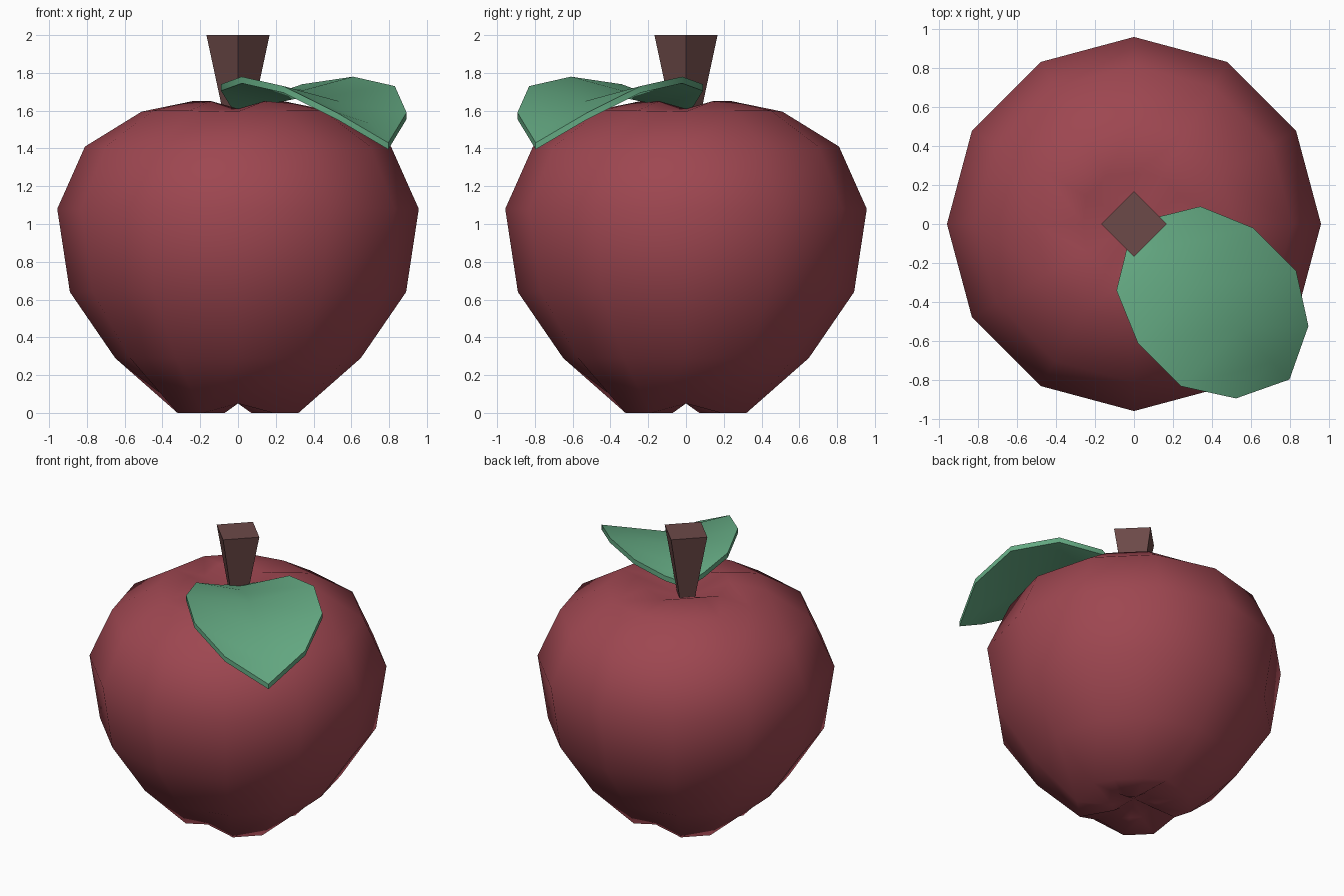
import bpy, bmesh, math
from mathutils import Vector

if "Cube" in bpy.data.objects:
    bpy.data.objects.remove(bpy.data.objects["Cube"])


def material(name, rgb):
    m = bpy.data.materials.new(name)
    m.diffuse_color = (*rgb, 1)
    m.use_nodes = True
    m.node_tree.nodes["Principled BSDF"].inputs["Base Color"].default_value = m.diffuse_color
    return m


def make(name, verts, faces, mat):
    me = bpy.data.meshes.new(name)
    me.from_pydata(verts, [], faces)
    bm = bmesh.new()
    bm.from_mesh(me)
    bmesh.ops.recalc_face_normals(bm, faces=bm.faces)
    bm.to_mesh(me)
    bm.free()
    me.materials.append(mat)
    for p in me.polygons:
        p.use_smooth = True
    ob = bpy.data.objects.new(name, me)
    bpy.context.collection.objects.link(ob)
    return ob


def sharpen(ob, degrees):
    bpy.ops.object.select_all(action='DESELECT')
    ob.select_set(True)
    bpy.context.view_layer.objects.active = ob
    bpy.ops.object.shade_smooth_by_angle(angle=math.radians(degrees))


red = material("apple red", (0.34, 0.062, 0.081))
green = material("leaf green", (0.125, 0.39, 0.22))
brown = material("stem brown", (0.15, 0.067, 0.065))

# Apple body: 12-sided lathe, four shallow lobes at both ends
# each ring: radius and height between axes, radius and height on the axes
rings = [(0.14, 0.0, 0.13, 0.05), (0.37, 0.0, 0.34, 0.05),
         (0.66, 0.29, 0.65, 0.29), (0.89, 0.64, 0.89, 0.64),
         (0.957, 1.08, 0.957, 1.08), (0.81, 1.41, 0.81, 1.41),
         (0.52, 1.60, 0.51, 1.595), (0.28, 1.65, 0.26, 1.61)]
N = 12
verts, faces = [], []
for rd, zd, ra, za in rings:
    for k in range(N):
        r, z = (ra, za) if k % 3 == 0 else (rd, zd)
        a = 2 * math.pi * k / N
        verts.append((r * math.cos(a), r * math.sin(a), z))
for i in range(len(rings) - 1):
    for k in range(N):
        j = (k + 1) % N
        faces.append((i * N + k, i * N + j, (i + 1) * N + j, (i + 1) * N + k))
low, high, last = len(verts), len(verts) + 1, (len(rings) - 1) * N
verts += [(0, 0, 0.06), (0, 0, 1.53)]
for k in range(N):
    j = (k + 1) % N
    faces += [(low, j, k), (high, last + k, last + j)]
make("apple_body", verts, faces, red)

# Stem: four-sided, flaring to the top
sv = [(r * x, r * y, z) for r, z in ((0.06, 1.5), (0.167, 2.0))
      for x, y in ((1, 0), (0, 1), (-1, 0), (0, -1))]
sf = [(k, (k + 1) % 4, 4 + (k + 1) % 4, 4 + k) for k in range(4)]
stem = make("stem", sv, sf + [(3, 2, 1, 0), (4, 5, 6, 7)], brown)
sharpen(stem, 60)

# Leaf: folded along its midrib, pointing to the front right
# rows: distance along midrib, midrib height, half width, edge height
rows = [(0.07, 1.64, 0.127, 1.66), (0.177, 1.66, 0.304, 1.74),
        (0.445, 1.70, 0.417, 1.78), (0.757, 1.65, 0.417, 1.73),
        (1.0, 1.53, 0.262, 1.59)]
d, s = Vector((1, -1, 0)).normalized(), Vector((1, 1, 0)).normalized()
lv = []
for t, zm, w, ze in rows:
    for side, z in ((-w, ze), (0, zm), (w, ze)):
        lv.append(d * t + s * side + Vector((0, 0, z)))
lf = []
for i in range(len(rows) - 1):
    for c in (0, 1):
        a = i * 3 + c
        lf.append((a, a + 3, a + 4, a + 1))
base, tip, e = len(lv), len(lv) + 1, (len(rows) - 1) * 3
lv += [d * 0.01 + Vector((0, 0, 1.625)), d * 1.125 + Vector((0, 0, 1.43))]
for c in (0, 1):
    lf += [(base, c, c + 1), (tip, e + c + 1, e + c)]
n = len(lv)
# underside and rim give it thickness
lv += [v - Vector((0, 0, 0.035)) for v in lv]
under = [tuple(i + n for i in reversed(f)) for f in lf]
rim = [base] + [i * 3 for i in range(5)] + [tip] + [i * 3 + 2 for i in range(4, -1, -1)]
edge = [(a, b, b + n, a + n) for a, b in zip(rim, rim[1:] + rim[:1])]
leaf = make("leaf", lv, lf + under + edge, green)
sharpen(leaf, 45)
